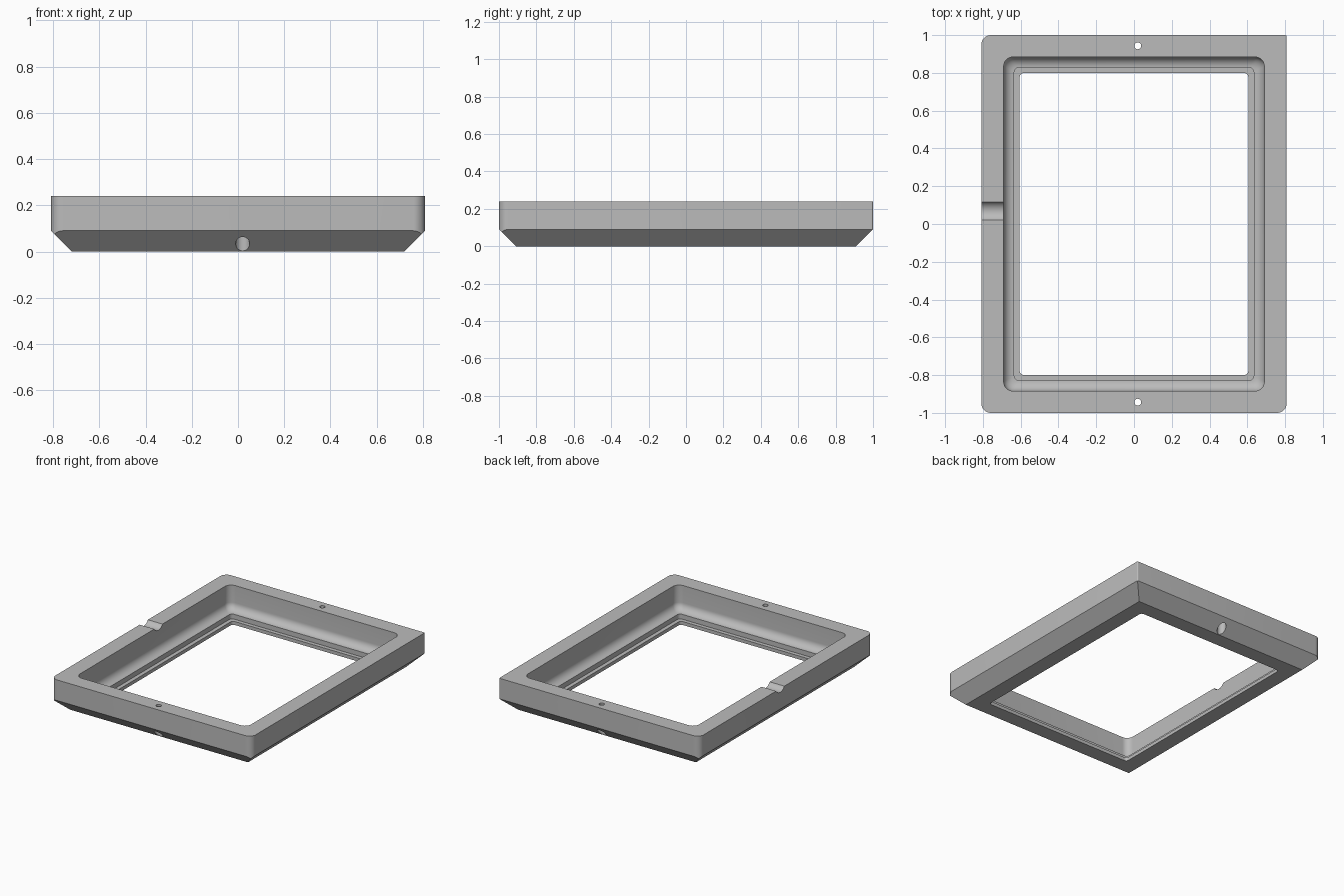
import bpy, bmesh
from math import sin, cos, pi, radians

cube = bpy.data.objects.get("Cube")
if cube:
    bpy.data.objects.remove(cube, do_unlink=True)

grey = bpy.data.materials.new("plain grey")
grey.use_nodes = True
colour = (0.5, 0.5, 0.5, 1)
grey.diffuse_color = colour
grey.node_tree.nodes["Principled BSDF"].inputs["Base Color"].default_value = colour

HEIGHT = 0.24
STEPS = 8


def rounded_ring(hx, hy, radii, z):
    """Rounded rectangle; radii run counter-clockwise from the +x +y corner."""
    points = []
    for i, (sx, sy) in enumerate([(1, 1), (-1, 1), (-1, -1), (1, -1)]):
        r = radii[i]
        for k in range(STEPS + 1):
            a = (i + k / STEPS) * pi / 2
            points.append((sx * (hx - r) + r * cos(a), sy * (hy - r) + r * sin(a), z))
    return points


def loft(name, rings):
    """Closed solid through rings listed from bottom to top."""
    bm = bmesh.new()
    loops = [[bm.verts.new(p) for p in ring] for ring in rings]
    n = len(loops[0])
    for low, high in zip(loops, loops[1:]):
        for i in range(n):
            j = (i + 1) % n
            bm.faces.new((low[i], low[j], high[j], high[i]))
    bm.faces.new(loops[0][::-1])
    bm.faces.new(loops[-1])
    bmesh.ops.recalc_face_normals(bm, faces=bm.faces)
    mesh = bpy.data.meshes.new(name)
    bm.to_mesh(mesh)
    bm.free()
    obj = bpy.data.objects.new(name, mesh)
    obj.data.materials.append(grey)
    bpy.context.collection.objects.link(obj)
    return obj


def cylinder(name, r, depth, location, rotation=(0, 0, 0)):
    bpy.ops.mesh.primitive_cylinder_add(vertices=48, radius=r, depth=depth,
                                        location=location, rotation=rotation)
    obj = bpy.context.object
    obj.name = name
    obj.data.materials.append(grey)
    return obj


def combine(target, tool, operation):
    mod = target.modifiers.new("cut", 'BOOLEAN')
    mod.operation = operation
    mod.solver = 'EXACT'
    mod.object = tool
    bpy.context.view_layer.objects.active = target
    bpy.ops.object.modifier_apply(modifier=mod.name)
    bpy.data.objects.remove(tool, do_unlink=True)


# Outer block: three rounded corners and one nearly square
corners = (0.008, 0.05, 0.05, 0.05)
frame = loft("frame", [rounded_ring(0.808, 1.0, corners, z) for z in (-0.1, HEIGHT)])

# Flared envelope gives the mitred 45 degree chamfer around the base
def square_ring(grow):
    hx, hy = 0.718 + grow, 0.91 + grow
    return [(hx, hy, grow), (-hx, hy, grow), (-hx, -hy, grow), (hx, -hy, grow)]

combine(frame, loft("chamfer_envelope", [square_ring(0), square_ring(0.4)]), 'INTERSECT')

# Opening: straight wall, concave fillet, then a stepped ledge
profile = [(0.085, -0.1, 0.02), (0.085, 0.025, 0.02), (0.056, 0.025, 0.024)]
for k in range(11):
    t = pi / 2 * (1 - k / 10)
    inset = 0.056 * (1 - cos(t))
    profile.append((inset, 0.115 - 0.055 * sin(t), 0.05 - inset * 0.45))
profile.append((0, HEIGHT + 0.1, 0.05))
opening = loft("opening", [rounded_ring(0.69 - d, 0.884 - d, (r,) * 4, z)
                           for d, z, r in profile])
combine(frame, opening, 'DIFFERENCE')

# Screw holes with wider bores from below, front and back
for side in (-1, 1):
    y = side * 0.943
    combine(frame, cylinder("screw_hole", 0.018, 1, (0.02, y, 0.1)), 'DIFFERENCE')
    combine(frame, cylinder("screw_bore", 0.03, 0.3, (0.02, y, -0.03)), 'DIFFERENCE')

# Shallow round channel across the top of one side rail
channel = cylinder("cable_channel", 0.055, 0.3, (-0.75, 0.068, HEIGHT + 0.028),
                   (0, pi / 2, 0))
combine(frame, channel, 'DIFFERENCE')

bpy.ops.object.select_all(action='DESELECT')
frame.select_set(True)
bpy.context.view_layer.objects.active = frame
bpy.ops.object.shade_smooth_by_angle(angle=radians(30))
